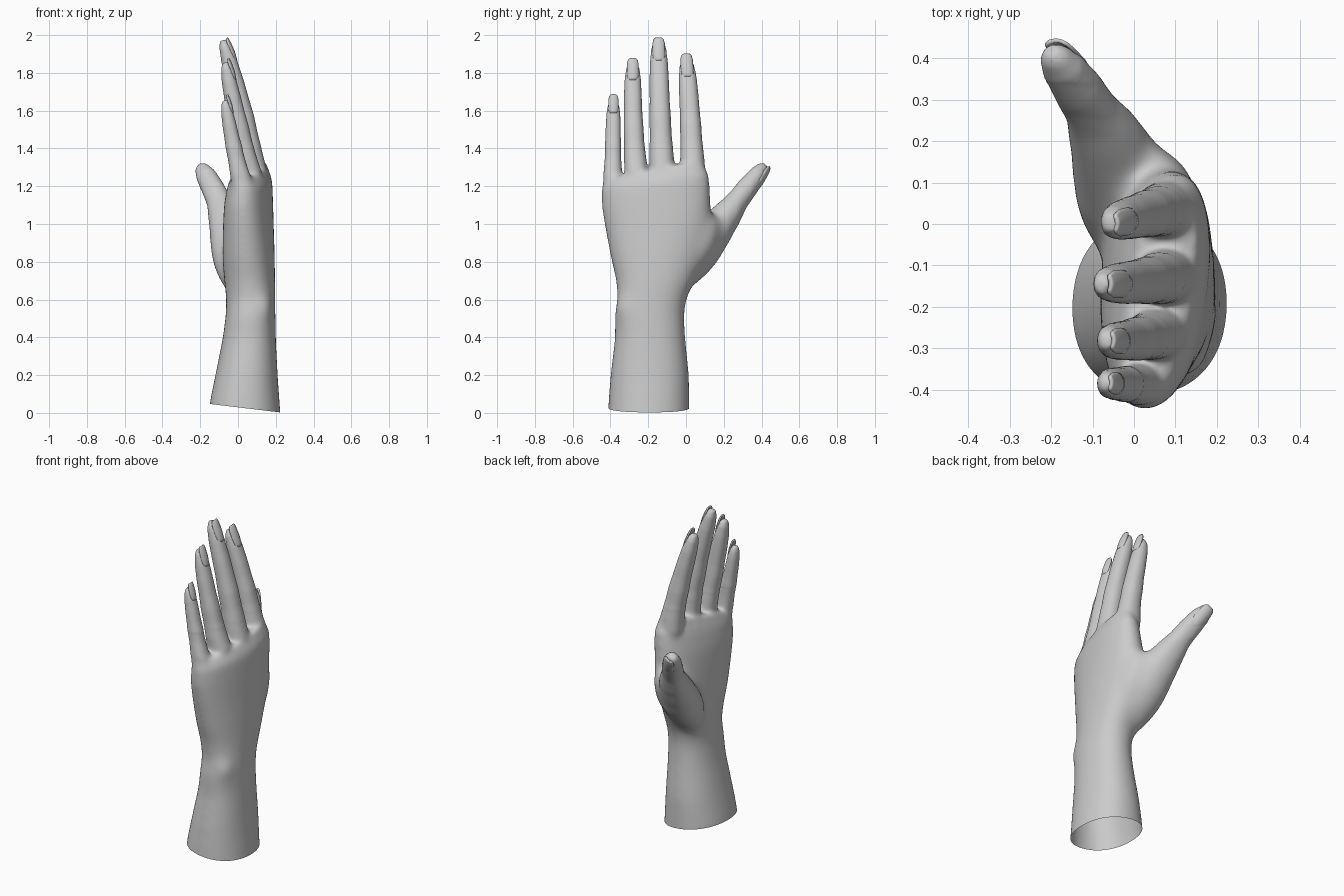
import bpy, bmesh, math
from mathutils import Vector, Matrix

if "Cube" in bpy.data.objects:
    bpy.data.objects.remove(bpy.data.objects["Cube"])

SIDES = 24


def ring(bm, c, u, v, power=2.0):
    verts = []
    for i in range(SIDES):
        a = 2 * math.pi * i / SIDES
        ca, sa = math.cos(a), math.sin(a)
        p = c + u * math.copysign(abs(ca) ** (2 / power), ca) + v * math.copysign(abs(sa) ** (2 / power), sa)
        verts.append(bm.verts.new(p))
    return verts


def skin(bm, rings):
    for a, b in zip(rings, rings[1:]):
        for i in range(SIDES):
            j = (i + 1) % SIDES
            bm.faces.new((a[i], a[j], b[j], b[i]))
    bm.faces.new(rings[0][::-1])
    bm.faces.new(rings[-1])


def path(pts, t):
    # quadratic through three points at t = 0, 0.5, 1
    a, m, b = map(Vector, pts)
    return a * (2 * (t - .5) * (t - 1)) + m * (-4 * t * (t - 1)) + b * (2 * t * (t - .5))


def frame(pts, t, side):
    d = (path(pts, t + .01) - path(pts, t - .01)).normalized()
    v = Vector(side).cross(d).normalized()
    return d, d.cross(v).normalized(), v


def digit(bm, pts, profile, r, side):
    rings = []
    for t, w, h in profile:
        d, u, v = frame(pts, t, side)
        rings.append(ring(bm, path(pts, t), u * w * r, v * h * r, 2.2))
    skin(bm, rings)


def smooth(obj):
    for p in obj.data.polygons:
        p.use_smooth = True


def nail(name, pts, t, side, lift, width, length):
    # curved plate, rounded at both ends, sitting on the back of the fingertip
    d, u, v = frame(pts, t, side)
    start = path(pts, t) + v * lift
    bm = bmesh.new()
    rows = []
    for s, w, drop in ((0, .6, .004), (.12, .9, 0), (.4, 1, 0), (.75, .97, .05), (.93, .8, .09), (1, .5, .12)):
        row = []
        for k in range(9):
            a = (k - 4) / 4
            p = start + d * (s * length) + u * (a * w * width) - v * (drop * length + .45 * width * (a * w) ** 2)
            row.append(bm.verts.new(p))
        rows.append(row)
    for a, b in zip(rows, rows[1:]):
        for k in range(8):
            bm.faces.new((a[k], a[k + 1], b[k + 1], b[k]))
    bmesh.ops.recalc_face_normals(bm, faces=bm.faces)
    me = bpy.data.meshes.new(name)
    bm.to_mesh(me)
    bm.free()
    obj = bpy.data.objects.new(name, me)
    bpy.context.collection.objects.link(obj)
    m = obj.modifiers.new("thickness", 'SOLIDIFY')
    m.thickness, m.offset = .009, 0
    smooth(obj)


bm = bmesh.new()

# forearm and palm: z, centre x, centre y, half x, half y, tilt in x, tilt in z
BODY = [(-.12, .035, -.2, .20, .222, .02, 0), (.05, .035, -.197, .188, .217, .02, 0),
        (.2, .045, -.192, .167, .211, .01, 0), (.4, .06, -.19, .142, .189, 0, 0),
        (.52, .067, -.194, .133, .187, 0, 0), (.6, .068, -.18, .131, .184, 0, 0),
        (.7, .062, -.162, .136, .211, .02, 0), (.82, .056, -.155, .139, .247, .05, 0),
        (1.0, .055, -.153, .132, .284, .09, .0), (1.12, .056, -.159, .125, .296, .11, .01),
        (1.22, .064, -.164, .11, .287, .13, .03), (1.29, .062, -.17, .078, .255, .15, .05)]
rings = []
for z, cx, cy, hx, hy, k, kz in BODY:
    rings.append(ring(bm, Vector((cx, cy, z)), Vector((hx, 0, 0)), Vector((k * hy, hy, kz)), 2.2))
skin(bm, rings)

# wrist bone
bmesh.ops.create_icosphere(bm, subdivisions=3, radius=.07,
                           matrix=Matrix.Translation((.112, -.305, .55)) @ Matrix.Diagonal((1, 1, 1.4, 1)))

# fingers: base, middle and tip points, base radius
FINGERS = {
    "index": (((.08, .036, 1.27), (.022, .022, 1.56), (-.06, .002, 1.872)), .068),
    "middle": (((.08, -.125, 1.27), (.018, -.138, 1.61), (-.08, -.145, 1.973)), .068),
    "ring": (((.058, -.263, 1.26), (-.004, -.279, 1.55), (-.068, -.281, 1.855)), .063),
    "little": (((.022, -.388, 1.21), (-.027, -.386, 1.43), (-.069, -.384, 1.655)), .053),
}
PROFILE = [(-.35, .35, .5), (-.2, .75, .9), (0, 1, 1.12), (.15, .95, .97), (.3, .85, .86), (.43, .84, .85),
           (.56, .78, .76), (.7, .76, .71), (.85, .7, .62), (.95, .57, .46), (1, .32, .26)]
for pts, r in FINGERS.values():
    digit(bm, pts, PROFILE, r, (0, 1, 0))

# thumb
THUMB = ((-.012, .03, .8), (-.072, .215, 1.05), (-.196, .41, 1.3))
THUMB_SIDE = (-1, .3, 0)
digit(bm, THUMB, [(-.35, .04, .04), (-.2, .09, .075), (-.03, .12, .103), (.13, .126, .113), (.3, .116, .1),
                  (.5, .093, .081), (.65, .067, .061), (.8, .061, .055), (.92, .053, .046), (.99, .037, .033),
                  (1.02, .02, .018)], 1, THUMB_SIDE)

# web between thumb and index finger
digit(bm, ((.06, -.02, .74), (.055, .065, .88), (.045, .122, 1.02)),
      [(-.2, .05, .05), (0, .08, .075), (.5, .094, .088), (.85, .088, .08), (1.1, .055, .05)], 1, THUMB_SIDE)

# fuse all volumes into one smooth skin
me = bpy.data.meshes.new("hand_parts")
bm.to_mesh(me)
bm.free()
tmp = bpy.data.objects.new("hand_parts", me)
bpy.context.collection.objects.link(tmp)
m = tmp.modifiers.new("fuse", 'REMESH')
m.mode, m.voxel_size = 'VOXEL', .008
m = tmp.modifiers.new("soften", 'SMOOTH')
m.factor, m.iterations = .5, 8
deps = bpy.context.evaluated_depsgraph_get()
skin_mesh = bpy.data.meshes.new_from_object(tmp.evaluated_get(deps))
bpy.data.objects.remove(tmp)

# melt the seams of palm, wrist and thumb base, then the slanted open forearm cut
bm = bmesh.new()
bm.from_mesh(skin_mesh)
for top, reach, count in ((1.18, .22, 60), (1.25, .27, 30), (1.4, .34, 10)):
    zone = [v for v in bm.verts if v.co.z < top and v.co.y < reach]
    for _ in range(count):
        bmesh.ops.smooth_vert(bm, verts=zone, factor=.5, use_axis_x=True, use_axis_y=True, use_axis_z=True)
bmesh.ops.bisect_plane(bm, geom=bm.verts[:] + bm.edges[:] + bm.faces[:], plane_co=(.22, 0, .003),
                       plane_no=(-.12, 0, -1), clear_outer=True)
bm.to_mesh(skin_mesh)
bm.free()
hand = bpy.data.objects.new("hand", skin_mesh)
bpy.context.collection.objects.link(hand)
smooth(hand)

# nails
for name, (pts, r) in FINGERS.items():
    nail(name + "_nail", pts, .84, (0, 1, 0), r * .57, r * .46, r * 1.9)
nail("thumb_nail", THUMB, .8, THUMB_SIDE, .049, .038, .152)
